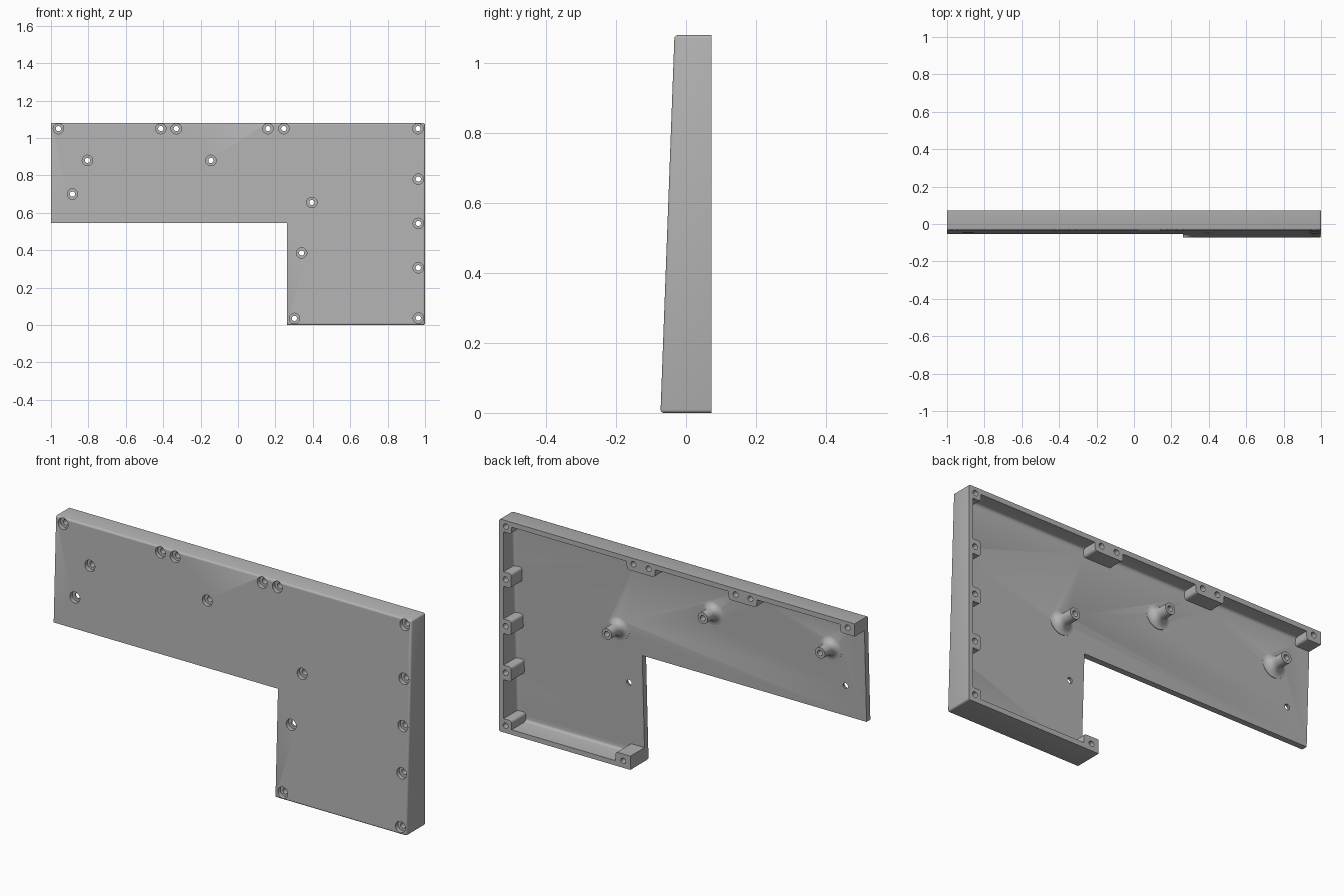
import bpy, bmesh, math
from mathutils import Vector

cube = bpy.data.objects.get("Cube")
if cube:
    bpy.data.objects.remove(cube, do_unlink=True)

H, BACK = 1.08, 0.073          # height and flat rear plane
PLATE, WALL = 0.03, 0.025      # thickness of face plate and rim

grey = bpy.data.materials.new("grey plastic")
grey.use_nodes = True
colour = (0.45, 0.45, 0.45, 1)
grey.diffuse_color = colour
grey.node_tree.nodes["Principled BSDF"].inputs["Base Color"].default_value = colour


def front(z):
    """Depth of the sloping front face at height z."""
    return -0.073 + 0.04 * z / H


def finish(name, bm):
    bmesh.ops.recalc_face_normals(bm, faces=bm.faces)
    mesh = bpy.data.meshes.new(name)
    bm.to_mesh(mesh)
    bm.free()
    obj = bpy.data.objects.new(name, mesh)
    bpy.context.collection.objects.link(obj)
    mesh.materials.append(grey)
    return obj


def prism(name, outline, offset, back, bevel=0, rule=None):
    """Prism in y whose front follows the slope; rule picks edges to round."""
    bm = bmesh.new()
    a = [bm.verts.new((x, front(z) + offset, z)) for x, z in outline]
    b = [bm.verts.new((x, back, z)) for x, z in outline]
    bm.faces.new(a)
    bm.faces.new(b[::-1])
    n = len(a)
    for i in range(n):
        j = (i + 1) % n
        bm.faces.new((a[i], b[i], b[j], a[j]))
    if bevel:
        edges = [e for e in bm.edges if rule(*[v.co for v in e.verts])]
        bmesh.ops.bevel(bm, geom=edges, offset=bevel, segments=3,
                        profile=0.5, affect='EDGES')
    return finish(name, bm)


def lathe(name, x, z, profile):
    """Solid of revolution about a y axis through (x, z)."""
    bm = bmesh.new()
    pts = [(0, profile[0][1])] + profile + [(0, profile[-1][1])]
    vs = [bm.verts.new((x + r, y, z)) for r, y in pts]
    es = [bm.edges.new(p) for p in zip(vs, vs[1:])]
    bmesh.ops.spin(bm, geom=vs + es, cent=(x, 0, z), axis=(0, 1, 0),
                   angle=2 * math.pi, steps=32)
    bmesh.ops.remove_doubles(bm, verts=bm.verts, dist=1e-5)
    return finish(name, bm)


def combine(obj, tool, operation):
    mod = obj.modifiers.new("combine", 'BOOLEAN')
    mod.operation, mod.object, mod.solver = operation, tool, 'EXACT'
    bpy.context.view_layer.objects.active = obj
    bpy.ops.object.modifier_apply(modifier=mod.name)
    bpy.data.objects.remove(tool, do_unlink=True)


def box(x0, x1, z0, z1):
    return [(x0, z0), (x1, z0), (x1, z1), (x0, z1)]


def along_y(p, q):
    return abs(p.x - q.x) < 1e-4 and abs(p.z - q.z) < 1e-4


def outer_edge(p, q):
    """Rim edges of the front face and the two outer corners."""
    right = min(p.x, q.x) > 0.99
    end = max(p.z, q.z) < 0.01 or min(p.z, q.z) > H - 0.01
    if along_y(p, q):
        return right and end
    return max(p.y, q.y) < 0 and (right or end)


# L-shaped casing body
outline = [(-1, 0.545), (0.262, 0.545), (0.262, 0), (1, 0), (1, H), (-1, H)]
casing = prism("casing", outline, 0, BACK, 0.009, outer_edge)

# Cavity, with the screw blocks left standing along the rim
cavity = prism("cavity", box(-1.2, 1 - WALL, WALL, H - WALL), PLATE, 0.2, 0.014,
               lambda p, q: max(p.y, q.y) < 0.1)
blocks = [box(-1.3, -0.92, 1.015, 1.3), box(0.93, 1.3, 1.02, 1.3),
          box(0.93, 1.3, -0.3, 0.07), box(0.1, 0.345, -0.3, 0.07)]
blocks += [box(0.932, 1.3, z - 0.037, z + 0.037) for z in (0.78, 0.54, 0.305)]
for x in (-0.37, 0.203):
    blocks.append([(x - 0.078, 1.015), (x + 0.078, 1.015),
                   (x + 0.098, 1.3), (x - 0.098, 1.3)])
for outline in blocks:
    combine(cavity, prism("block", outline, -0.1, 0.3, 0.012, along_y), 'DIFFERENCE')
combine(casing, cavity, 'DIFFERENCE')

# Standoffs with flared feet
posts = [(-0.805, 0.88), (-0.145, 0.88), (0.395, 0.655)]
for x, z in posts:
    y = front(z) + PLATE
    flare = [(0.065 - 0.037 * math.sin(t), y + 0.037 * (1 - math.cos(t)))
             for t in [i * math.pi / 12 for i in range(7)]]
    profile = [(0.065, y - 0.01)] + flare + [(0.028, BACK)]
    combine(casing, lathe("standoff", x, z, profile), 'UNION')

# Counterbored screw holes
holes = posts + [(-0.885, 0.7), (0.34, 0.385), (0.302, 0.035)]
holes += [(x, 1.05) for x in (-0.96, -0.413, -0.33, 0.16, 0.245, 0.962)]
holes += [(0.964, z) for z in (0.78, 0.543, 0.306, 0.037)]
for x, z in holes:
    y = front(z) + 0.02
    profile = [(0.028, -0.2), (0.028, y), (0.014, y), (0.014, 0.2)]
    combine(casing, lathe("hole", x, z, profile), 'DIFFERENCE')

# Smooth shading on the rounded parts only
bpy.ops.object.select_all(action='DESELECT')
casing.select_set(True)
bpy.context.view_layer.objects.active = casing
bpy.ops.object.shade_smooth_by_angle(angle=math.radians(35))
